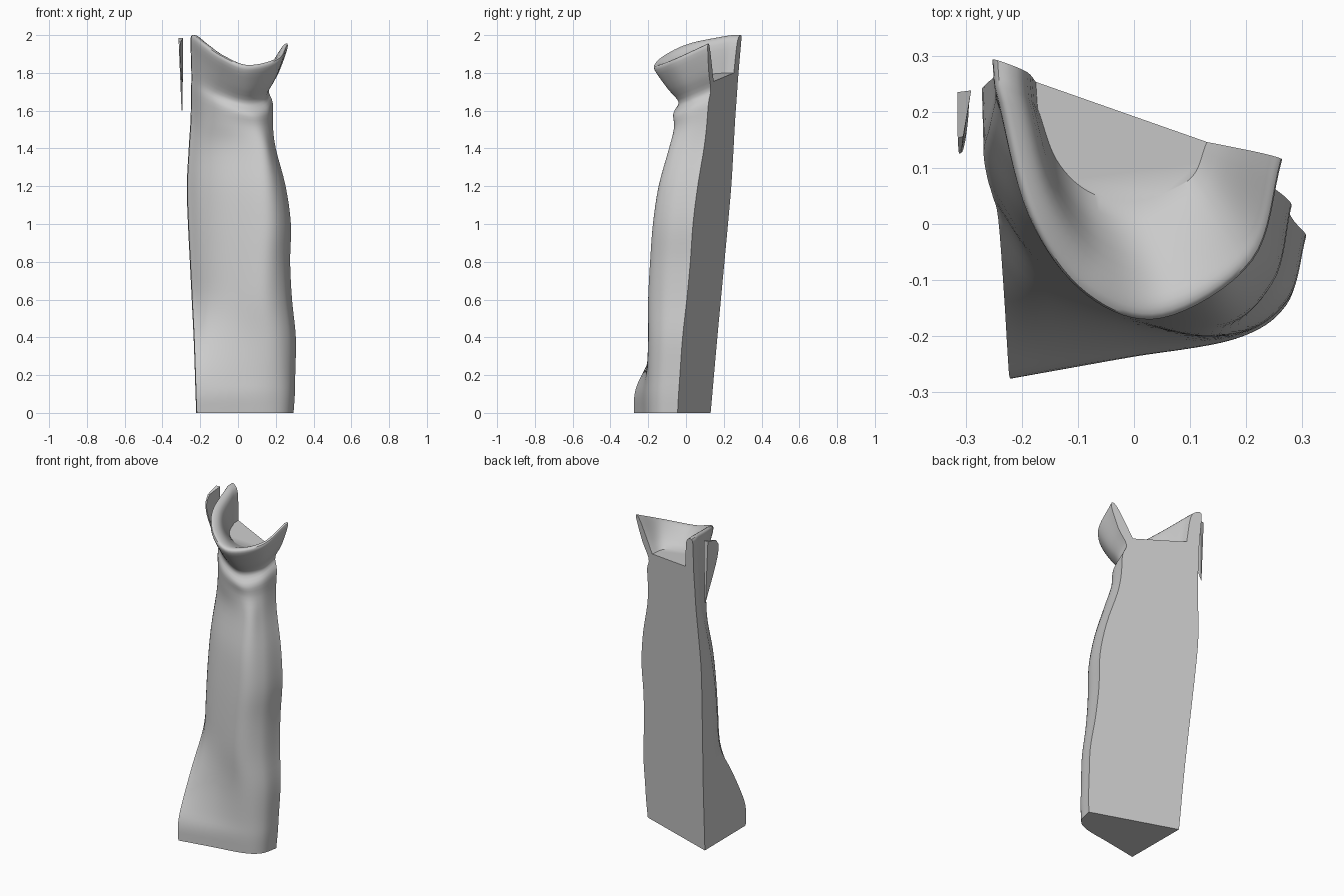
import bpy, bmesh, math
from mathutils import Vector

cube = bpy.data.objects.get("Cube")
if cube:
    bpy.data.objects.remove(cube, do_unlink=True)

grey = bpy.data.materials.new("plain grey")
grey.use_nodes = True
colour = (0.6, 0.6, 0.6, 1)
grey.diffuse_color = colour
grey.node_tree.nodes["Principled BSDF"].inputs["Base Color"].default_value = colour


def on_back(x, z):
    """Point on the flat cut that closes the back."""
    return Vector((x, 0.13 - 0.34 * (x + 0.22) + 0.077 * z, z))


def smooth(points, steps):
    """Catmull-Rom interpolation through a list of vectors."""
    p = [2 * points[0] - points[1]] + points + [2 * points[-1] - points[-2]]
    out = []
    for i in range(1, len(p) - 2):
        a, b, c, d = p[i - 1:i + 3]
        for s in range(steps):
            t = s / steps
            out.append(0.5 * (2 * b + (c - a) * t + (2 * a - 5 * b + 4 * c - d) * t * t
                              + (3 * b - a - 3 * c + d) * t ** 3))
    return out + [points[-1].copy()]


def cross_section(left, ridge, end, bulge):
    """Back corner, front left fold, bulging front, ridge, other back corner."""
    def between(t):
        p = left.lerp(ridge, t)
        p.y -= bulge * max(0, left.y - ridge.y)
        p.z = ridge.z + (left.z - ridge.z) * (1 - t) ** 1.5
        return p
    turn = Vector([r + (e - r) * f for r, e, f in zip(ridge, end, (.75, .36, .3))])
    front = smooth([left, between(.2), between(.54), ridge, turn, end], 8)
    corner = on_back(left.x - .003, left.z)
    return [corner.lerp(left, k / 3) for k in range(3)] + front


def finish(name, bm, angle):
    bmesh.ops.recalc_face_normals(bm, faces=bm.faces[:])
    mesh = bpy.data.meshes.new(name)
    bm.to_mesh(mesh)
    bm.free()
    mesh.materials.append(grey)
    ob = bpy.data.objects.new(name, mesh)
    bpy.context.collection.objects.link(ob)
    bpy.ops.object.select_all(action='DESELECT')
    ob.select_set(True)
    bpy.context.view_layer.objects.active = ob
    bpy.ops.object.shade_smooth_by_angle(angle=math.radians(angle))


# Draped column: height, left fold x and y, ridge x and y, right edge x
drape = [
    (0, -.218, -.275, .18, -.202, .294),
    (.1, -.222, -.272, .18, -.205, .301),
    (.2, -.225, -.235, .18, -.2, .303),
    (.4, -.232, -.12, .17, -.198, .306),
    (.6, -.242, .01, .14, -.2, .286),
    (.8, -.252, .05, .14, -.19, .276),
    (1, -.262, .085, .15, -.175, .28),
    (1.2, -.268, .13, .14, -.145, .252),
    (1.4, -.258, .17, .12, -.09, .2),
]
# Neck and collar: left x and z, ridge x, y and z, right edge x and z
collar = [
    (-.248, 1.56, .09, -.062, 1.51, .185, 1.52),    # neck
    (-.246, 1.7, .07, -.066, 1.58, .184, 1.64),     # neck fold
    (-.244, 1.78, .04, -.038, 1.642, .165, 1.71),   # crease
    (-.247, 1.9, .045, -.1, 1.72, .215, 1.8),       # flare
    (-.248, 1.985, .05, -.165, 1.815, .262, 1.93),  # rim outside
    (-.227, 2, .05, -.148, 1.842, .252, 1.955),     # rim top
    (-.188, 1.96, .05, -.085, 1.825, .215, 1.91),   # rim inside
    (-.172, 1.8, 0, .04, 1.77, .13, 1.755),         # floor edge
]
rows = [cross_section(Vector((lx, ly, z)), Vector((rx, ry, z)), on_back(ex, z), .25)
        for z, lx, ly, rx, ry, ex in drape]
rows += [cross_section(on_back(lx, lz) - Vector((0, .045, 0)), Vector((rx, ry, rz)),
                       on_back(ex, ez), .36)
         for lx, lz, rx, ry, rz, ex, ez in collar]
columns = [smooth(list(column), 4) for column in zip(*rows)]
for edge in (columns[0], columns[-1]):
    edge[:] = [on_back(v.x, v.z) for v in edge]

bm = bmesh.new()
grid = [[bm.verts.new((v.x, v.y, min(max(v.z, 0), 2))) for v in col] for col in columns]
for a, b in zip(grid, grid[1:]):
    for j in range(len(a) - 1):
        bm.faces.new((a[j], b[j], b[j + 1], a[j + 1]))
bm.faces.new([c[0] for c in grid])                # hem underside
bm.faces.new([c[-1] for c in grid])               # floor inside the collar
bm.faces.new(grid[0] + grid[-1][::-1])            # flat back with collar opening
finish("draped_cloth", bm, 40)

# Thin loose sliver beside the collar: flat back edge, rounded front, pointed foot
bm = bmesh.new()
outer, inner = [], []
for k in range(10):
    t = k / 9
    y = .235 - .11 * math.sin(math.pi * t ** .6)
    rise = 1 - t ** 1.3
    x = -.297 - .016 * rise
    outer.append(bm.verts.new((x - .002, y, 1.6 + .385 * rise)))
    inner.append(bm.verts.new((x + .003 + .18 * (y - .125) * rise, y + .003, 1.6 + .385 * rise)))
for i in range(10):
    k = (i + 1) % 10
    bm.faces.new((outer[i], outer[k], inner[k], inner[i]))
bm.faces.new(outer)
bm.faces.new(inner[::-1])
finish("loose_sliver", bm, 35)
